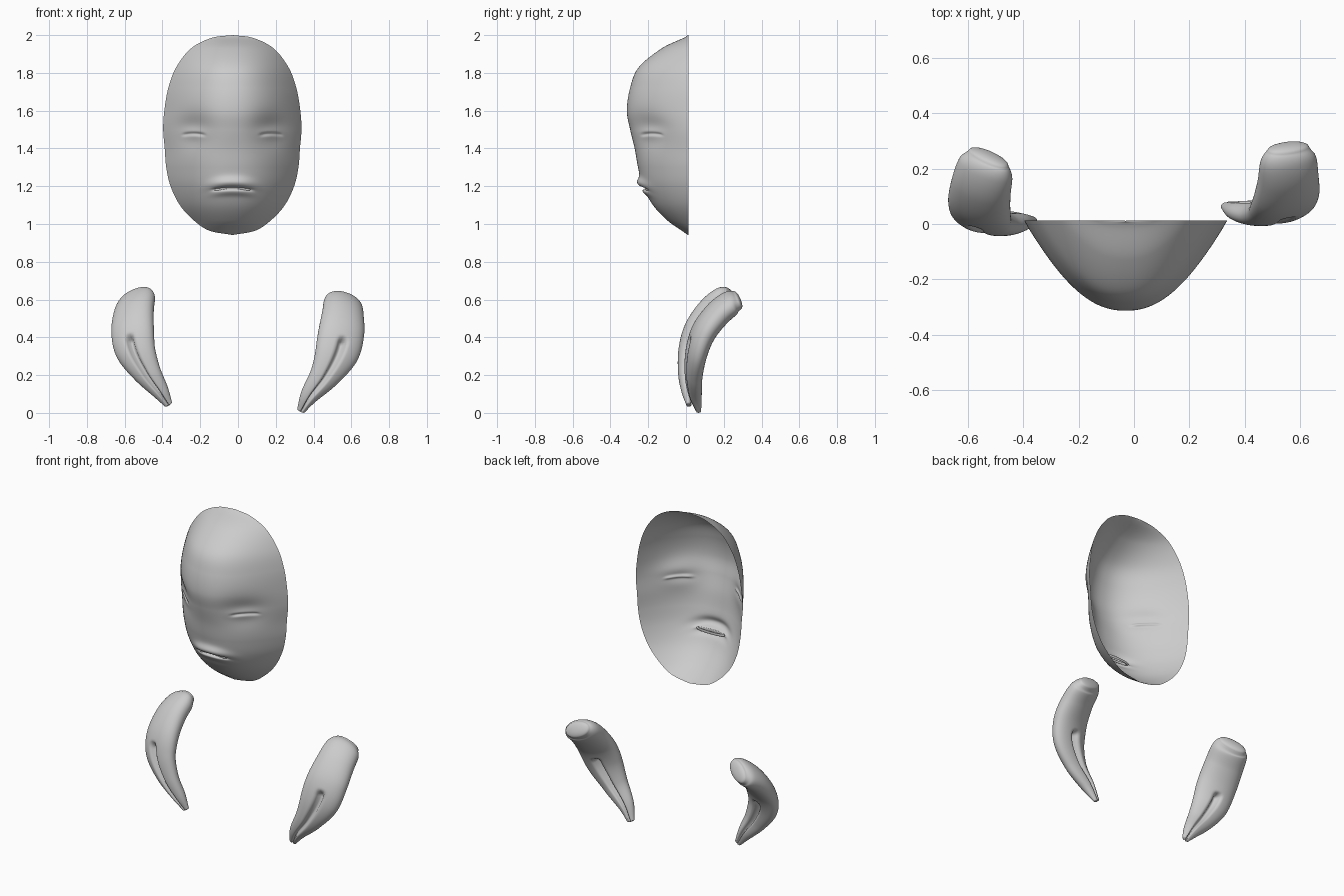
import bpy, math
from mathutils import Vector

if "Cube" in bpy.data.objects:
    bpy.data.objects.remove(bpy.data.objects["Cube"])


def spline(stations, t):
    """Catmull-Rom interpolation of a list of tuples, t in 0..1."""
    n = len(stations) - 1
    f = min(max(t, 0), 1) * n
    i = min(int(f), n - 1)
    u = f - i
    p1, p2 = stations[i], stations[i + 1]
    p0 = stations[i - 1] if i else [2 * a - b for a, b in zip(p1, p2)]
    p3 = stations[i + 2] if i + 2 <= n else [2 * b - a for a, b in zip(p1, p2)]
    return [0.5 * (2 * b + (c - a) * u + (2 * a - 5 * b + 4 * c - d) * u * u
                   + (3 * b - a - 3 * c + d) * u ** 3)
            for a, b, c, d in zip(p0, p1, p2, p3)]


def make(name, verts, faces):
    me = bpy.data.meshes.new(name)
    me.from_pydata(verts, [], faces)
    me.validate()
    me.shade_smooth()
    ob = bpy.data.objects.new(name, me)
    bpy.context.collection.objects.link(ob)
    return ob


def bump(x, w, power=2):
    return math.exp(-abs(x / w) ** power)


# Face mask: (height, half width, depth) from crown to chin
CX, BACK = -0.03, 0.012
FACE = [(2.0, 0.002, 0.002), (1.985, 0.11, 0.025), (1.93, 0.218, 0.14),
        (1.83, 0.297, 0.262), (1.72, 0.339, 0.308), (1.6, 0.36, 0.325),
        (1.5, 0.366, 0.308), (1.4, 0.358, 0.284), (1.3, 0.35, 0.266),
        (1.2, 0.327, 0.240), (1.1, 0.278, 0.187), (1.02, 0.205, 0.112),
        (0.965, 0.122, 0.035), (0.942, 0.002, 0.002)]


def relief(x, z):
    """Outward offset for eyes and mouth."""
    e, h = abs(x) - 0.205, z - 1.478
    out = -0.034 * bump(e - 0.01, 0.095) * bump(h - 0.02, 0.085)
    out += 0.016 * bump(e, 0.065) * bump(h, 0.035)
    out -= 0.014 * bump(e, 0.056, 6) * bump(h + 2.0 * e * e, 0.008)
    m = z - 1.19 + 0.9 * x * x
    out += 0.024 * bump(x, 0.12, 3) * bump(m - 0.028, 0.028)
    out += 0.012 * bump(x, 0.10, 3) * bump(m + 0.020, 0.018)
    out -= 0.022 * bump(x, 0.10, 6) * bump(m, 0.007)
    return out


ROWS, COLS = 260, 120
verts, faces = [], []
for r in range(ROWS + 1):
    z, hw, d = spline(FACE, r / ROWS)
    for c in range(COLS + 1):
        u = math.sin(math.pi * (c / COLS - 0.5))
        x = hw * u
        y = BACK - d * (1 - abs(u) ** 2.2) - relief(x, z) * (1 - u ** 8)
        verts.append((x + CX, y, z))
for r in range(ROWS):
    for c in range(COLS):
        a = r * (COLS + 1) + c
        faces.append((a, a + COLS + 1, a + COLS + 2, a + 1))
make("face_mask", verts, faces)

# Rolled inner lip behind the mouth
bpy.ops.mesh.primitive_torus_add(major_radius=0.085, minor_radius=0.012,
                                 major_segments=40, minor_segments=8,
                                 location=(CX, -0.2, 1.183))
lip = bpy.context.object
lip.name = "inner_lip"
lip.scale = (1, 0.18, 0.7)
bpy.ops.object.shade_smooth()

# Cloven mitten hands: (x, y, z, half width, half thickness) from tip to wrist
RIGHT = [(0.333, 0.066, 0.012, 0.022, 0.014), (0.380, 0.048, 0.095, 0.050, 0.034),
         (0.460, 0.040, 0.200, 0.082, 0.045), (0.523, 0.055, 0.320, 0.117, 0.055),
         (0.548, 0.095, 0.430, 0.122, 0.063), (0.556, 0.165, 0.522, 0.112, 0.066),
         (0.556, 0.232, 0.578, 0.103, 0.062), (0.556, 0.272, 0.597, 0.078, 0.045)]
LEFT = [(0.368, 0.014, 0.045, 0.022, 0.014), (0.415, 0.008, 0.120, 0.048, 0.034),
        (0.485, 0.004, 0.220, 0.078, 0.045), (0.543, 0.020, 0.335, 0.108, 0.055),
        (0.558, 0.060, 0.440, 0.116, 0.063), (0.552, 0.130, 0.535, 0.112, 0.066),
        (0.535, 0.200, 0.595, 0.105, 0.062), (0.525, 0.238, 0.614, 0.082, 0.045)]


def hand(name, stations, side, roll):
    rings, seg = 90, 64
    verts, faces = [], []
    for r in range(rings + 1):
        t = r / rings
        p = spline(stations, t)
        q0, q1 = spline(stations, t - 0.02), spline(stations, t + 0.02)
        tan = (Vector(q1[:3]) - Vector(q0[:3])).normalized()
        lat = Vector((1, 0.12 + roll * 0.5 * t, -roll * t * t))
        lat = (lat - tan * lat.dot(tan)).normalized()
        nor = tan.cross(lat)
        split = 0.9 * min(max((0.515 - t) / 0.035, 0), 1)
        for s in range(seg):
            a = 2 * math.pi * s / seg
            u = math.copysign(abs(math.cos(a)) ** 0.95, math.cos(a))
            v = math.copysign(abs(math.sin(a)) ** 0.95, math.sin(a))
            v *= 1 - split * bump(u - 0.05, 0.13)
            w = Vector(p[:3]) + lat * (p[3] * u) + nor * (p[4] * v)
            verts.append((side * w.x, w.y, max(w.z, 0)))
    for r in range(rings):
        for s in range(seg):
            a, b = r * seg + s, r * seg + (s + 1) % seg
            f = (a, b, b + seg, a + seg)
            faces.append(f if side > 0 else f[::-1])
    # rounded end caps
    for ring, nxt, bulge in ((0, 1, 0.006), (rings, rings - 1, 0.018)):
        c0, c1 = (sum((Vector(v) for v in verts[k * seg:(k + 1) * seg]), Vector()) / seg
                  for k in (ring, nxt))
        out = (c0 - c1).normalized() * bulge
        base = ring * seg
        for k in range(1, 6):
            g = k / 6 * math.pi / 2
            start = len(verts)
            for s in range(seg):
                v = Vector(verts[ring * seg + s])
                v = c0 + (v - c0) * math.cos(g) + out * math.sin(g)
                verts.append((v.x, v.y, max(v.z, 0)))
            for s in range(seg):
                n = (s + 1) % seg
                f = (base + s, base + n, start + n, start + s)
                faces.append(f if (ring > 0) == (side > 0) else f[::-1])
            base = start
        f = tuple(range(base, base + seg))
        faces.append(f if (ring > 0) == (side > 0) else f[::-1])
    make(name, verts, faces)


hand("right_side_hand", RIGHT, 1, 0.3)
hand("left_side_hand", LEFT, -1, 0.55)
